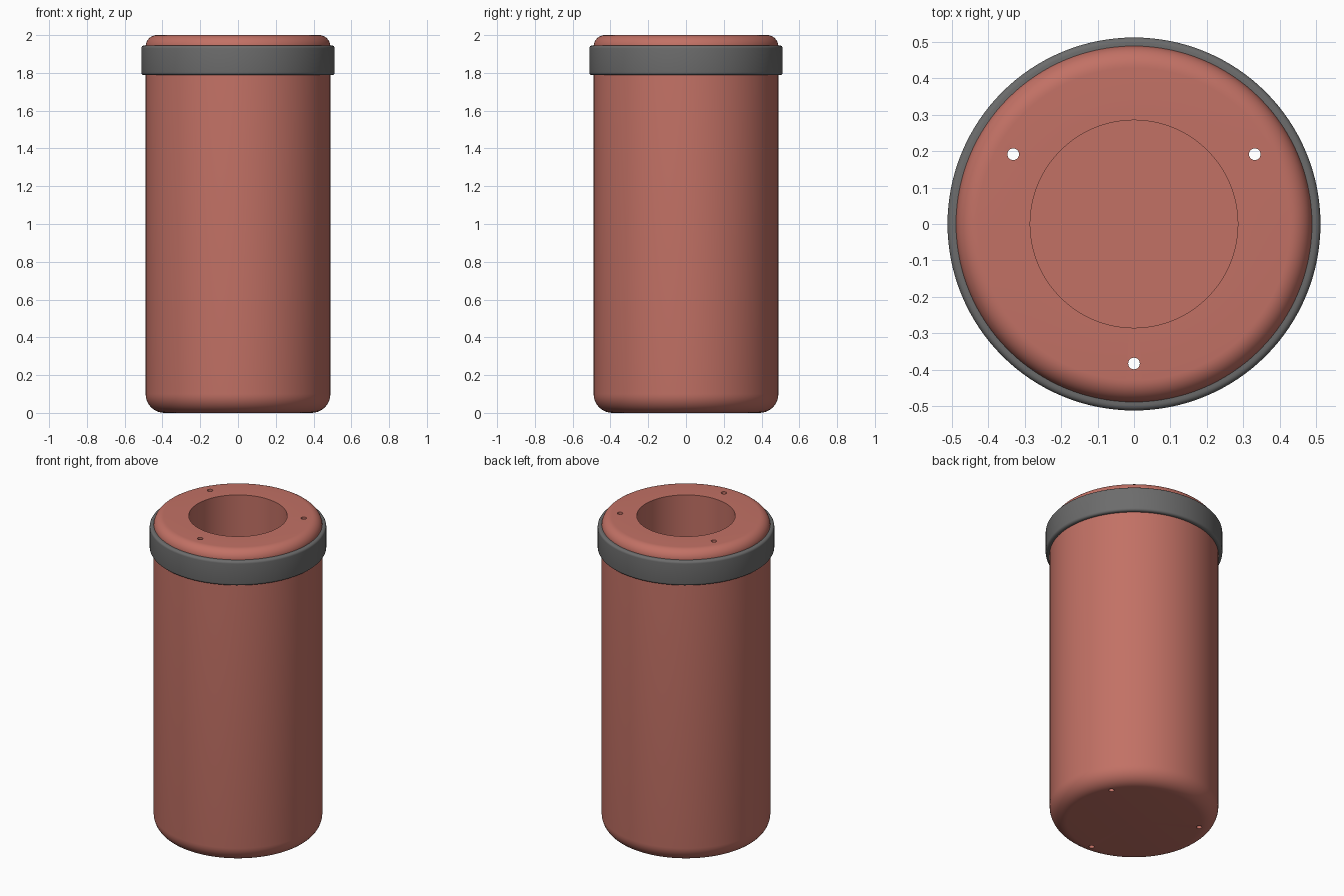
import bpy, bmesh, math

if "Cube" in bpy.data.objects:
    bpy.data.objects.remove(bpy.data.objects["Cube"])

SEG = 128


def material(name, rgb):
    m = bpy.data.materials.new(name)
    m.diffuse_color = (*rgb, 1)
    m.use_nodes = True
    m.node_tree.nodes["Principled BSDF"].inputs["Base Color"].default_value = m.diffuse_color
    return m


def arc(cx, cz, r, a0, a1, n=10):
    """Points of a fillet in the (radius, height) plane."""
    return [(cx + r * math.cos(math.radians(a0 + (a1 - a0) * i / n)),
             cz + r * math.sin(math.radians(a0 + (a1 - a0) * i / n))) for i in range(n + 1)]


def lathe(name, profile, mat, closed=False):
    """Spin a profile round z; zero-radius points become poles."""
    bm = bmesh.new()
    rings = []
    for r, z in profile:
        if r == 0:
            rings.append([bm.verts.new((0, 0, z))] * SEG)
        else:
            rings.append([bm.verts.new((r * math.cos(math.tau * i / SEG),
                                        r * math.sin(math.tau * i / SEG), z)) for i in range(SEG)])
    pairs = list(zip(rings, rings[1:])) + ([(rings[-1], rings[0])] if closed else [])
    for a, b in pairs:
        for i in range(SEG):
            j = (i + 1) % SEG
            bm.faces.new(list(dict.fromkeys((a[i], a[j], b[j], b[i]))))
    bmesh.ops.recalc_face_normals(bm, faces=bm.faces)
    me = bpy.data.meshes.new(name)
    bm.to_mesh(me)
    bm.free()
    me.materials.append(mat)
    ob = bpy.data.objects.new(name, me)
    bpy.context.collection.objects.link(ob)
    return ob


def smooth(ob):
    bpy.ops.object.select_all(action='DESELECT')
    ob.select_set(True)
    bpy.context.view_layer.objects.active = ob
    bpy.ops.object.shade_smooth_by_angle(angle=math.radians(30))


red = material("terracotta red", (0.54, 0.165, 0.13))
grey = material("dark grey", (0.15, 0.15, 0.15))

# Body: rounded cylinder with a deep blind bore
R, BORE, FLOOR = 0.489, 0.285, 0.2
body = lathe("body", [(0, 0)] + arc(R - 0.1, 0.1, 0.1, -90, 0)
             + arc(R - 0.06, 1.94, 0.06, 0, 90)
             + [(BORE, 2), (BORE, FLOOR), (0, FLOOR)], red)

# Three long bolt holes through the wall
for k in range(3):
    a = math.radians(-90 + 120 * k)
    bpy.ops.mesh.primitive_cylinder_add(vertices=24, radius=0.016, depth=2.4,
                                        location=(0.383 * math.cos(a), 0.383 * math.sin(a), 1))
    cutter = bpy.context.object
    cutter.name = f"hole_cutter_{k + 1}"
    cutter.data.materials.append(red)
    mod = body.modifiers.new("hole", 'BOOLEAN')
    mod.operation, mod.solver, mod.object = 'DIFFERENCE', 'EXACT', cutter
    bpy.context.view_layer.objects.active = body
    bpy.ops.object.modifier_apply(modifier=mod.name)
    bpy.data.objects.remove(cutter)
smooth(body)

# Collar: grey band near the rim with softened edges
RO, Z0, Z1, B = 0.512, 1.788, 1.945, 0.015
collar = lathe("collar", [(0.485, Z0)] + arc(RO - B, Z0 + B, B, -90, 0, 5)
               + arc(RO - B, Z1 - B, B, 0, 90, 5) + [(0.485, Z1)], grey, closed=True)
smooth(collar)
